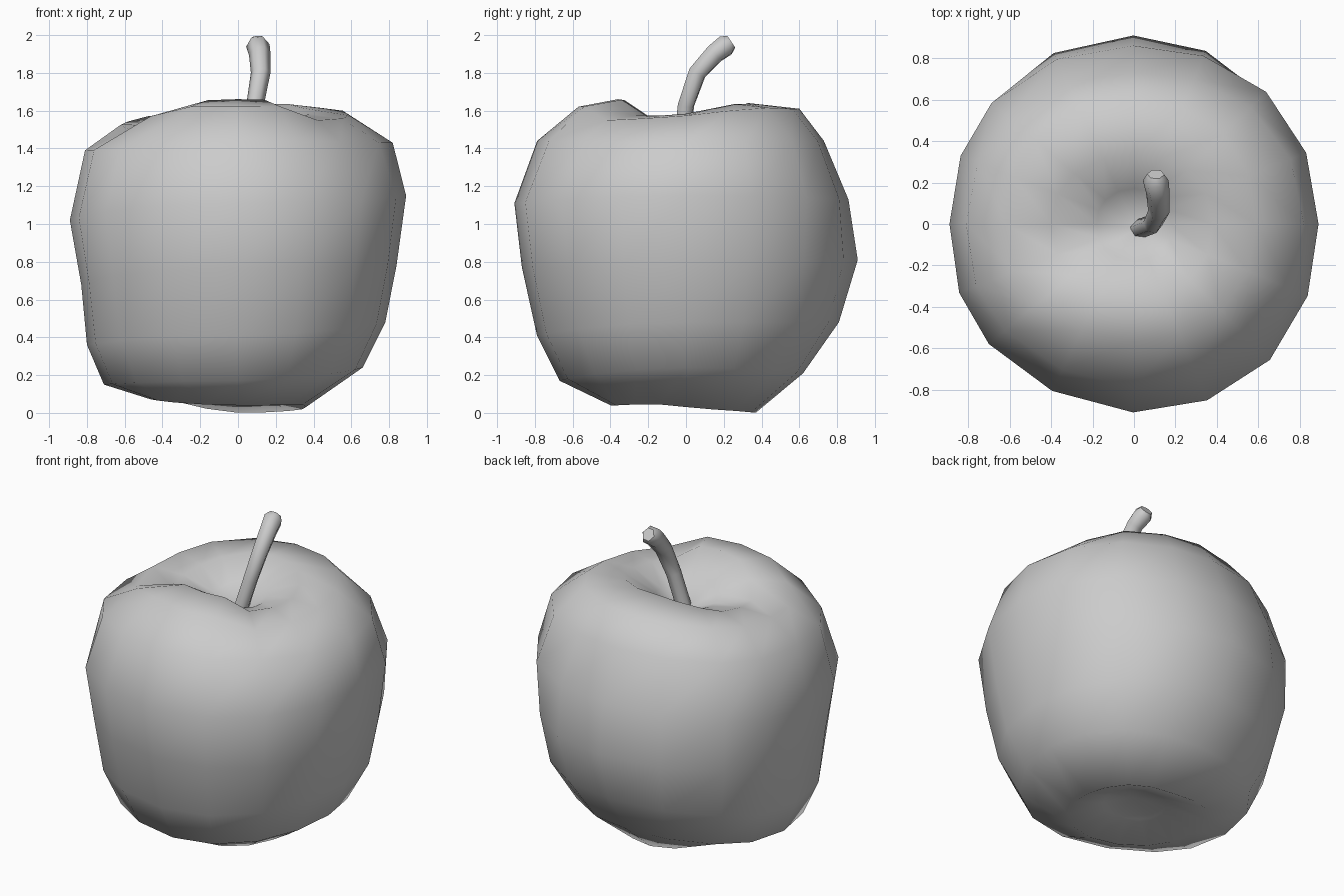
import bpy, bmesh, math

if "Cube" in bpy.data.objects:
    bpy.data.objects.remove(bpy.data.objects["Cube"])

SEGMENTS = 16

# Side profiles (radius, height) facing +x, +y, -x, -y, bottom to top
PROFILES = [
    [(.17, .10), (.36, .02), (.66, .24), (.78, .48), (.84, .78), (.89, 1.15),
     (.82, 1.43), (.59, 1.57), (.38, 1.58), (.18, 1.50)],
    [(.17, .09), (.37, .0), (.62, .21), (.81, .48), (.91, .81), (.86, 1.13),
     (.73, 1.44), (.60, 1.61), (.33, 1.64), (.17, 1.53)],
    [(.20, .10), (.46, .07), (.71, .15), (.80, .36), (.83, .68), (.89, 1.02),
     (.81, 1.39), (.62, 1.53), (.40, 1.535), (.18, 1.48)],
    [(.18, .10), (.40, .04), (.67, .17), (.79, .41), (.87, .77), (.91, 1.11),
     (.79, 1.44), (.57, 1.62), (.36, 1.66), (.18, 1.55)],
]


def bump(angle, centre, width):
    d = (angle - centre + 180) % 360 - 180
    return math.exp(-(d / width) ** 2)


def column(angle):
    """Blend the two nearest profiles for one direction (degrees)."""
    q = int(angle // 90)
    t = (angle / 90) % 1
    t = t * t * (3 - 2 * t)
    widen = 1 + .03 * math.sin(math.radians(2 * angle)) ** 2 - .035 * bump(angle, 238, 18)
    # dents and lobes of the shoulder, and of the underside
    lift = (-.045 * bump(angle, 203, 15) - .05 * bump(angle, 320, 18)
            + .03 * bump(angle, 35, 25) + .015 * bump(angle, 247, 12)
            + .015 * bump(angle, 292, 12))
    under = .022 * bump(angle, 335, 30) + .025 * bump(angle, 135, 25)
    # columns are drawn a little towards the left side
    a = math.radians(angle + 5 * bump(angle, 130, 22) - 6 * bump(angle, 232, 22))
    pts = []
    for i, (p, n) in enumerate(zip(PROFILES[q], PROFILES[(q + 1) % 4])):
        r = (p[0] + (n[0] - p[0]) * t) * widen
        z = p[1] + (n[1] - p[1]) * t
        if i >= 7:
            z += lift * (.4 if i == 9 else 1)
        elif i <= 1:
            z += under
        elif i == 3:
            r -= .015 * bump(angle, 135, 25)
        elif i == 4:
            r -= .02 * bump(angle, 45, 25)
        elif i == 6:
            r -= .06 * bump(angle, 315, 22)
            z -= .02 * bump(angle, 225, 20)
        pts.append((r * math.cos(a), r * math.sin(a), z))
    return pts


# Fruit body
bm = bmesh.new()
cols = [[bm.verts.new(p) for p in column(360 * k / SEGMENTS)] for k in range(SEGMENTS)]
bottom = bm.verts.new((0, 0, .14))
top = bm.verts.new((.01, -.02, 1.40))
for k in range(SEGMENTS):
    a, b = cols[k], cols[(k + 1) % SEGMENTS]
    for i in range(len(a) - 1):
        bm.faces.new((a[i], b[i], b[i + 1], a[i + 1]))
    bm.faces.new((bottom, b[0], a[0]))
    bm.faces.new((a[-1], b[-1], top))
for f in bm.faces:
    f.smooth = True
mesh = bpy.data.meshes.new("fruit_body")
bm.to_mesh(mesh)
bm.free()
bpy.context.collection.objects.link(bpy.data.objects.new("fruit_body", mesh))

# Bent stem
curve = bpy.data.curves.new("stem", 'CURVE')
curve.dimensions = '3D'
curve.bevel_depth = .052
curve.bevel_resolution = 1
curve.use_fill_caps = True
path = [(.01, -.03, 1.34, .9), (.09, .0, 1.63, .9), (.12, .06, 1.80, 1),
        (.115, .15, 1.90, 1.1), (.105, .21, 1.945, 1.2), (.105, .24, 1.965, .8)]
spline = curve.splines.new('POLY')
spline.points.add(len(path) - 1)
for pt, (x, y, z, r) in zip(spline.points, path):
    pt.co = (x, y, z, 1)
    pt.radius = r
spline.use_smooth = True
bpy.context.collection.objects.link(bpy.data.objects.new("stem", curve))
